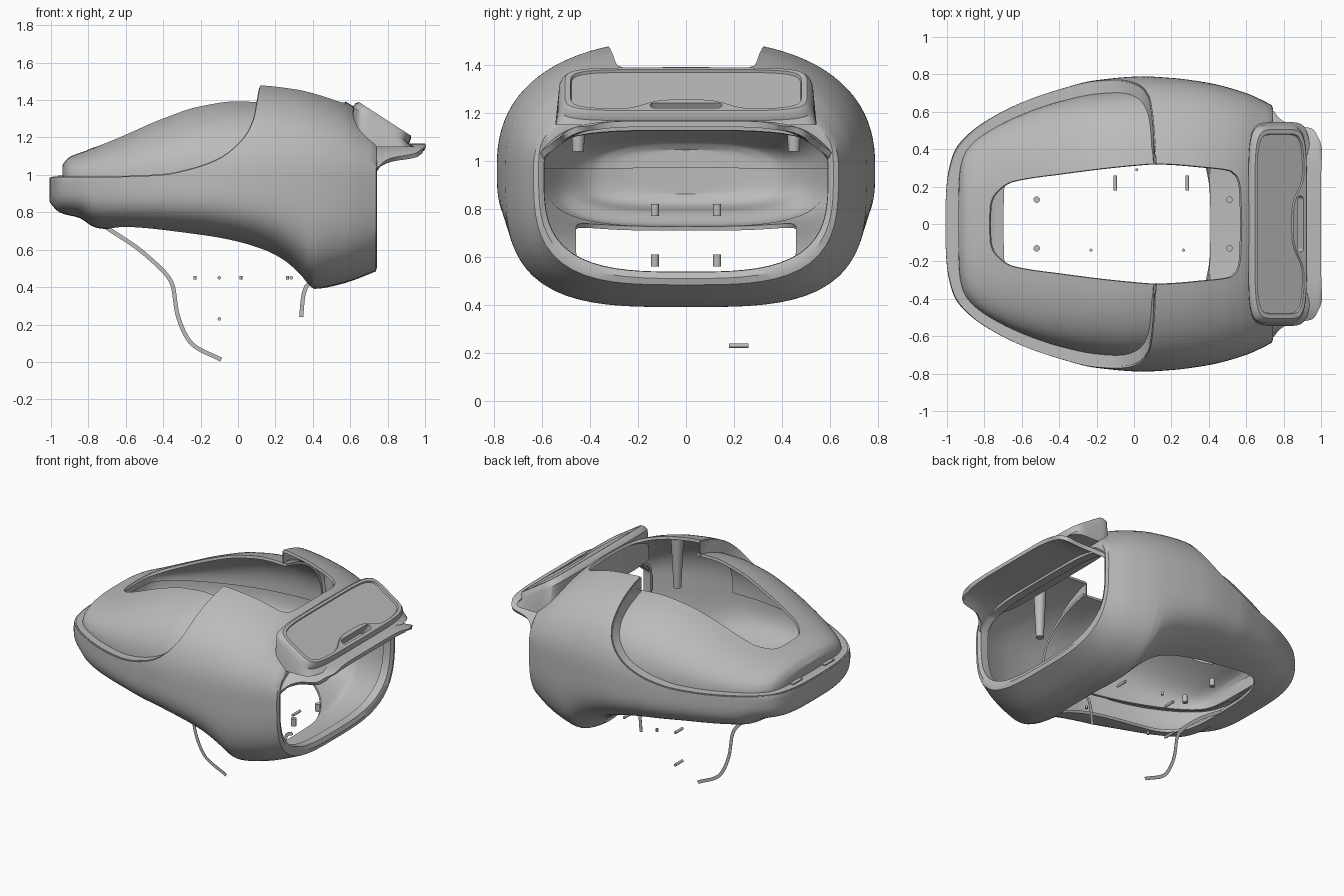
import bpy, bmesh, math
from mathutils import Vector

if "Cube" in bpy.data.objects:
    bpy.data.objects.remove(bpy.data.objects["Cube"])

grey = bpy.data.materials.new("satin_grey")
grey.use_nodes = True
grey.diffuse_color = (0.5, 0.5, 0.5, 1)
grey.node_tree.nodes["Principled BSDF"].inputs["Base Color"].default_value = (0.5, 0.5, 0.5, 1)


def curve(*pts):
    """Smooth function through (x, value) points, without overshoot."""
    d = [(b[1] - a[1]) / (b[0] - a[0]) for a, b in zip(pts, pts[1:])]
    m = [d[0]] + [2 * a * b / (a + b) if a * b > 0 else 0 for a, b in zip(d, d[1:])] + [d[-1]]

    def f(x):
        x = min(max(x, pts[0][0]), pts[-1][0])
        i = max(k for k in range(len(d)) if pts[k][0] <= x)
        h = pts[i + 1][0] - pts[i][0]
        t = (x - pts[i][0]) / h
        return ((1 + 2 * t) * (1 - t) ** 2 * pts[i][1] + t * (1 - t) ** 2 * h * m[i]
                + t * t * (3 - 2 * t) * pts[i + 1][1] + t * t * (t - 1) * h * m[i + 1])
    return f


def finish(name, bm, thick=0, cutter=None, angle=35):
    bmesh.ops.remove_doubles(bm, verts=bm.verts, dist=0.0004)
    bmesh.ops.recalc_face_normals(bm, faces=bm.faces)
    me = bpy.data.meshes.new(name)
    bm.to_mesh(me)
    bm.free()
    me.materials.append(grey)
    ob = bpy.data.objects.new(name, me)
    bpy.context.collection.objects.link(ob)
    bpy.ops.object.select_all(action='DESELECT')
    ob.select_set(True)
    bpy.context.view_layer.objects.active = ob
    if thick:
        mod = ob.modifiers.new("thickness", 'SOLIDIFY')
        mod.thickness, mod.offset = thick, 0
        bpy.ops.object.modifier_apply(modifier=mod.name)
    if cutter:
        mod = ob.modifiers.new("cut", 'BOOLEAN')
        mod.object, mod.solver = cutter, 'EXACT'
        bpy.ops.object.modifier_apply(modifier=mod.name)
    bpy.ops.object.shade_smooth_by_angle(angle=math.radians(angle))
    return ob


def loft(rows, bm=None, mirror=True, closed=False):
    """Skin rows of points; optionally mirror across y."""
    bm = bm or bmesh.new()
    for s in ((1, -1) if mirror else (1,)):
        grid = [[bm.verts.new((p[0], s * p[1], p[2])) for p in r] for r in rows]
        for a, b in zip(grid, grid[1:]):
            for j in range(len(a) - (0 if closed else 1)):
                k = (j + 1) % len(a)
                bm.faces.new((a[j], a[k], b[k], b[j]))
    return bm


class Section:
    """Rounded cross-section across the body at one x."""
    def __init__(self, x, w, zm, zt, zb, nt=2.4, nb=3.4):
        self.x, self.w, self.zm, self.zt, self.zb, self.nt, self.nb = x, max(w, 1e-4), zm, zt, zb, nt, nb

    def at(self, a):
        s, c = math.sin(a), math.cos(a)
        n, h = (self.nt, self.zt - self.zm) if c > 0 else (self.nb, self.zm - self.zb)
        r = (abs(s) ** n + abs(c) ** n) ** (-1 / n)
        return (self.x, self.w * s * r, self.zm + h * c * r)

    def angle_y(self, y, lower=False):
        n, q = self.nb if lower else self.nt, min(max(y, 0) / self.w, 0.93)
        a = math.atan2(q, (1 - q ** n) ** (1 / n))
        return math.pi - a if lower else a

    def angle_z(self, z):
        q = min(max((z - self.zm) / (self.zt - self.zm), 0), 1)
        return math.atan2((1 - q ** self.nt) ** (1 / self.nt), q)

    def row(self, a, b, n=40):
        return [self.at(a + (b - a) * j / n) for j in range(n + 1)]


# Outer shell measurements along the body
width = curve((-1, 0), (-.997, .15), (-.985, .27), (-.95, .39), (-.9, .455), (-.8, .535), (-.6, .64),
              (-.4, .71), (-.2, .76), (.05, .78), (.2, .772), (.4, .745), (.6, .69), (.73, .63))
crown = curve((-1, 1.03), (-.8, 1.15), (-.4, 1.36), (.1, 1.497), (.3, 1.475), (.45, 1.435),
              (.57, 1.385), (.65, 1.33), (.73, 1.27))
belly = curve((-1, .86), (-.96, .815), (-.93, .8), (-.85, .78), (-.75, .725), (-.4, .695), (-.15, .665),
              (0, .635), (.15, .585), (.25, .53), (.33, .465), (.41, .4), (.55, .425), (.73, .49))
middle = curve((-1, .95), (-.6, .965), (0, .97), (.73, .97))
step = curve((-1, .985), (-.6, .99), (-.4, 1.0), (-.25, 1.03), (-.1, 1.085), (.02, 1.18),
             (.08, 1.28), (.12, 1.48))
hatch = curve((-.77, 0), (-.765, .1), (-.74, .16), (-.65, .225), (-.4, .265), (0, .312), (.12, .32),
              (.4, .3), (.51, .285), (.55, .25), (.567, .18), (.572, 0))
STEP_X, NECK = .12, (-.7, .41)


def neck(x):
    t = abs(2 * (x - NECK[0]) / (NECK[1] - NECK[0]) - 1)
    return .46 * (1 - t ** 8) ** (1 / 3) if t < 1 else 0


def outer(x):
    return Section(x, width(x), middle(x), crown(x), belly(x))


# Inner canopy measurements
canopy_w = curve((-.93, 0), (-.928, .2), (-.92, .3), (-.89, .385), (-.8, .47), (-.6, .575), (-.4, .645),
                 (-.2, .69), (0, .71), (.15, .71))
canopy_z = curve((-.93, 1.05), (-.9, 1.085), (-.8, 1.125), (-.6, 1.215), (-.4, 1.305), (-.2, 1.375),
                 (0, 1.405), (.15, 1.4))


def inner(x):
    return Section(x, canopy_w(x), .97, canopy_z(x), .9, 2.6)


# Outer shell with hatch, neck opening and turned-in front rim
xs = [-1 + 1.73 * (i / 110) ** 2 for i in range(111)]
for e, s in ((NECK[0], 1), (NECK[1], -1), (.572, -1), (STEP_X, -1)):
    xs += [e + s * k for k in (0, .002, .006, .012, .02, .03)]
xs = sorted(set(round(x, 4) for x in xs))
rows, ledge = [], []
for x in xs:
    sec = outer(x)
    a = sec.angle_y(hatch(x)) if hatch(x) > 0 else 0
    if x <= STEP_X:
        a = max(a, sec.angle_z(step(x)))
        can = inner(max(x, -.93))
        b = max(can.angle_z(step(x)), can.angle_y(hatch(x)))
        ledge.append([sec.at(a), can.at(b)])
    rows.append(sec.row(a, sec.angle_y(neck(x), True)))
for x, w, zt, zb in ((.735, .615, 1.2, .51), (.728, .6, 1.135, .53), (.68, .6, 1.135, .53)):
    rows.append(Section(x, w, .95, zt, zb, 3.6, 3.2).row(0, math.pi))
finish("outer_shell", loft(rows), .018)

# Flat step between shell and canopy
finish("shell_ledge", loft(ledge), .01)

# Canopy hump
cx = sorted([-.93 + 1.07 * (i / 70) ** 2 for i in range(71)] + [-.77 + k for k in (0, .002, .005, .012, .02)])
rows = []
for x in cx:
    sec = inner(x)
    rows.append(sec.row(sec.angle_y(hatch(x)), math.pi / 2, 24))
finish("canopy", loft(rows), .018)

# Arched lip over the front opening
lip_w = curve((.69, .61), (.73, .61), (.77, .56), (.85, .52), (.95, .505), (.985, .46), (1, .38))
lip_low = curve((.69, 1.0), (.73, 1.01), (.76, 1.05), (.82, 1.08), (.95, 1.105), (1, 1.14))
rows = []
for i in range(26):
    x = .69 + .31 * math.sin(math.pi / 2 * i / 25)
    rows.append([(x, lip_w(x) * j / 24, 1.155 - (1.155 - lip_low(x)) * (j / 24) ** 6) for j in range(25)])
finish("front_lip", loft(rows), .026, angle=50)

# Sloped brow pad with recessed panel and slot
C, U, N = Vector((.785, 0, 1.30)), Vector((.84, 0, -.543)), Vector((.543, 0, .84))


def pad_loop(a, b, h, n=6, wave=0):
    pts = []
    for i in range(128):
        t = 2 * math.pi * i / 128
        c, s = math.cos(t), math.sin(t)
        r = (abs(c) ** n + abs(s) ** n) ** (-1 / n)
        u, v = a * c * r, b * s * r
        if u > 0:
            u -= wave * math.exp(-(v / .19) ** 4) * u / a
        pts.append(C + U * u + N * h + Vector((0, v, 0)))
    return pts


base = [Vector((.775 + (p.x - C.x) * 1.13, p.y, 1.15)) for p in pad_loop(.18, .545, 0)]
loops = [base, pad_loop(.18, .53, -.04), pad_loop(.176, .52, -.015), pad_loop(.165, .505, 0),
         pad_loop(.15, .482, 0, wave=.07), pad_loop(.147, .478, -.012, wave=.07)]
bm = loft(loops, mirror=False, closed=True)
bm.verts.ensure_lookup_table()
bm.faces.new(bm.verts[:128])
bm.faces.new(bm.verts[-128:])

slot = []
for h in (-.09, .05):
    ring = []
    for i in range(32):
        t = 2 * math.pi * (i + .5) / 32
        side = .13 if math.sin(t) > 0 else -.13
        ring.append(C + U * (.125 + .02 * math.cos(t)) + N * h + Vector((0, side + .02 * math.sin(t), 0)))
    slot.append(ring)
sb = loft(slot, mirror=False, closed=True)
sb.verts.ensure_lookup_table()
sb.faces.new(sb.verts[:32])
sb.faces.new(sb.verts[-32:])
cutter = finish("slot_cutter", sb)
cutter.hide_render = True
cutter.hide_viewport = False
finish("brow_pad", bm, cutter=cutter)
bpy.data.objects.remove(cutter)


def rod(name, p, q, r0, r1=None):
    p, q = Vector(p), Vector(q)
    bm = bmesh.new()
    bmesh.ops.create_cone(bm, cap_ends=True, segments=20, radius1=r0, radius2=r1 or r0, depth=(q - p).length)
    rot = Vector((0, 0, 1)).rotation_difference(q - p).to_matrix()
    bmesh.ops.rotate(bm, verts=bm.verts, matrix=rot)
    bmesh.ops.translate(bm, verts=bm.verts, vec=(p + q) / 2)
    finish(name, bm)


# Paired posts, studs and nose clips
for side, s in (("left", 1), ("right", -1)):
    rod("post_" + side, (.38, s * .45, 1.04), (.38, s * .45, 1.38), .024, .04)
    rod("front_stud_" + side, (.51, s * .13, .56), (.51, s * .13, .61), .017)
    rod("rear_stud_" + side, (-.52, s * .13, .77), (-.52, s * .13, .82), .017)
    bm = bmesh.new()
    bmesh.ops.create_cube(bm, size=1)
    bmesh.ops.scale(bm, verts=bm.verts, vec=(.035, .1, .025))
    bmesh.ops.translate(bm, verts=bm.verts, vec=(-.945, s * .17, .985))
    finish("nose_clip_" + side, bm)

# Loose pins
for i, (x, z) in enumerate(((-.1, .45), (.285, .45), (-.1, .23))):
    rod("cross_pin_%d" % i, (x, .18, z), (x, .26, z), .009)
for i, (x, y) in enumerate(((-.23, -.14), (.265, -.14), (.015, .29))):
    rod("small_pin_%d" % i, (x, y, .44), (x, y, .46), .008)

# Flat strap ribbons in the centre plane
for name, path in (("rear_strap", curve((0, -.72), (.25, -.49), (.45, -.35), (.62, -.325), (.8, -.25), (1, -.09))),
                   ("front_strap", curve((0, .41), (.2, .37), (.5, .347), (1, .338)))):
    height = (curve((0, .73), (.25, .57), (.45, .41), (.62, .26), (.8, .1), (1, .012)) if name == "rear_strap"
              else curve((0, .43), (.2, .41), (.5, .34), (1, .24)))
    rows = []
    for i in range(41):
        t = i / 40
        d = Vector((path(t + .01) - path(t - .01), 0, height(t + .01) - height(t - .01))).normalized()
        p, o = Vector((path(t), 0, height(t))), Vector((-d.z, 0, d.x)) * .011
        rows.append([p + o, p - o])
    finish(name, loft(rows, mirror=False), .002)
